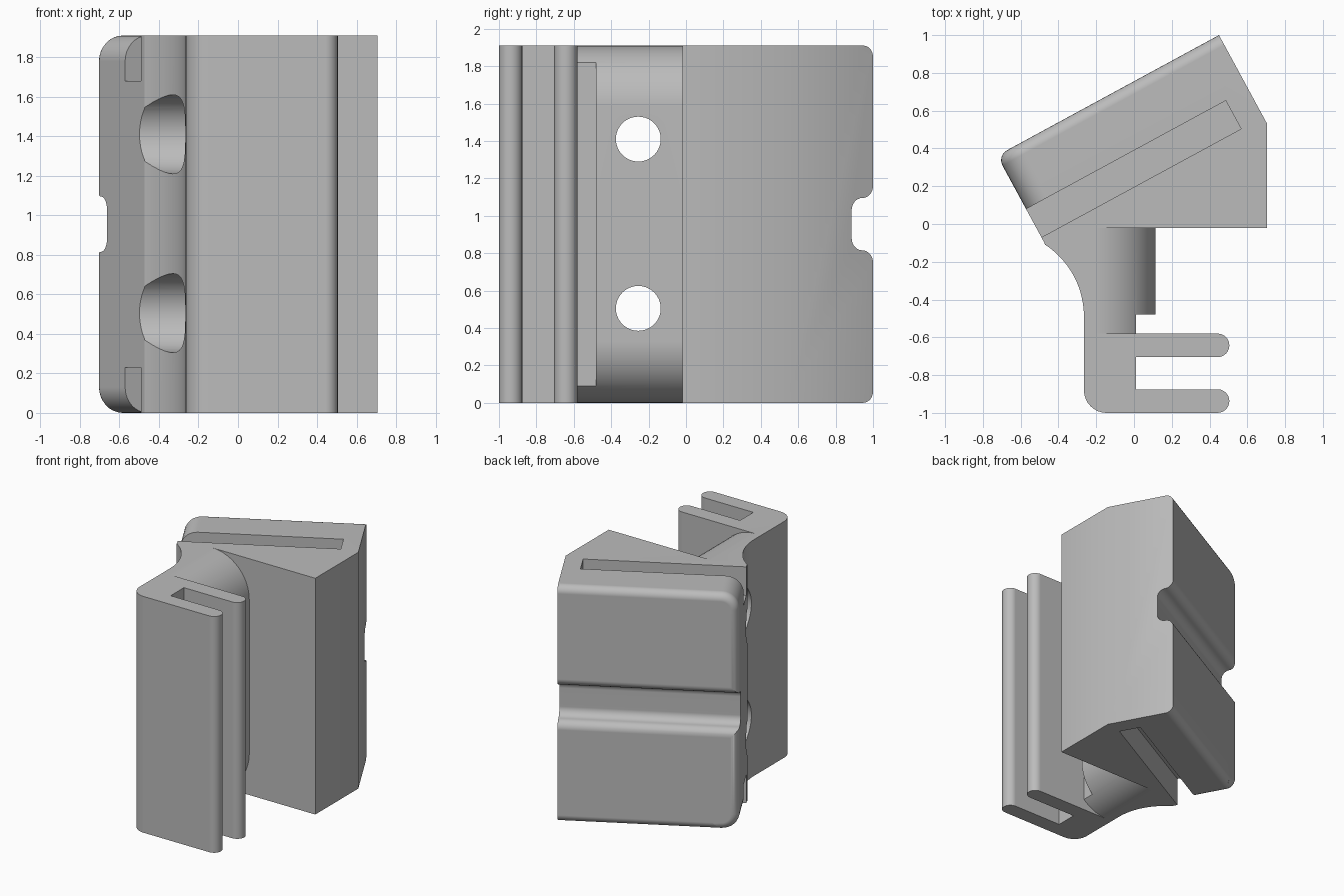
import bpy, bmesh, math
from mathutils import Vector

cube = bpy.data.objects.get("Cube")
if cube:
    bpy.data.objects.remove(cube, do_unlink=True)

H = 1.91                                   # full height
ANGLE = math.radians(28.5)                 # turn of the angled head
U = Vector((math.cos(ANGLE), math.sin(ANGLE), 0))
V = Vector((math.sin(ANGLE), -math.cos(ANGLE), 0))
RIGHT = Vector((0.45, 1.0, 0))             # back corner on the +x side
LENGTH = 1.337
ORIGIN = RIGHT - U * LENGTH                # back corner on the -x side


def head(u, v, z):
    """Point in the frame of the angled head."""
    return ORIGIN + U * u + V * v + Vector((0, 0, z))


def arc(cx, cy, r, start, end, n=8):
    angles = [math.radians(start + (end - start) * i / n) for i in range(n + 1)]
    return [(cx + r * math.cos(a), cy + r * math.sin(a)) for a in angles]


def prism(name, points, place, low, high):
    """Extrude a closed profile; place(p, q, t) gives the position."""
    bm = bmesh.new()
    ends = [[bm.verts.new(place(p, q, t)) for p, q in points] for t in (low, high)]
    for ring in ends:
        bm.faces.new(ring)
    n = len(points)
    for i in range(n):
        j = (i + 1) % n
        bm.faces.new((ends[0][i], ends[0][j], ends[1][j], ends[1][i]))
    bmesh.ops.recalc_face_normals(bm, faces=bm.faces)
    mesh = bpy.data.meshes.new(name)
    bm.to_mesh(mesh)
    bm.free()
    obj = bpy.data.objects.new(name, mesh)
    bpy.context.collection.objects.link(obj)
    return obj


def cut(target, points, place, low, high):
    cutter = prism("cutter", points, place, low, high)
    cutter.hide_render = True
    mod = target.modifiers.new("cut", 'BOOLEAN')
    mod.operation = 'DIFFERENCE'
    mod.solver = 'EXACT'
    mod.object = cutter
    bpy.context.view_layer.objects.active = target
    bpy.ops.object.modifier_apply(modifier=mod.name)
    bpy.data.objects.remove(cutter, do_unlink=True)


def flip(points):
    """Mirror a profile from the top end to the bottom end."""
    return [(p, H - q) for p, q in points]


# Plan outline: angled head, curved neck and two-pronged clip
end = head(0, 0.525, 0)
tip, r = 0.4425, 0.0625
outline = [ORIGIN.xy[:], end.xy[:]]
outline += arc(-0.72, -0.49, 0.455, 57, 0, 14)
outline += arc(-0.145, -0.88, 0.12, 180, 270)
outline += arc(tip, -1 + r, r, -90, 90, 12)
outline += [(0.01, -0.875), (0.01, -0.705)]
outline += arc(tip, -0.58 - r, r, -90, 90, 12)
outline += [(0.01, -0.58), (0.01, -0.48), (0.115, -0.48), (0.115, -0.02),
            (0.705, -0.02), (0.705, 0.53), RIGHT.xy[:]]
body = prism("angled_clip_bracket", outline, lambda p, q, t: Vector((p, q, t)), 0, H)

# Slots in the top and bottom of the head, open at one end
slot = [(-0.1, 0.322), (1.203, 0.322), (1.203, 0.492), (-0.1, 0.492)]
for low, high in ((H - 0.23, H + 0.2), (-0.2, 0.23)):
    cut(body, slot, head, low, high)

# Rounded end corners of the back plate
R = 0.13
corner = arc(R, H - R, R, 90, 180) + [(-0.1, H - R), (-0.1, H + 0.2), (R, H + 0.2)]
for shape in (corner, flip(corner)):
    cut(body, shape, lambda p, q, t: head(p, t, q), -0.1, 0.4)

# Soft rim around the back face, except along its +x edge
bm = bmesh.new()
bm.from_mesh(body.data)


def on_back(v):
    return abs((v.co - ORIGIN).dot(V)) < 1e-3


def at_right(v):
    return abs((v.co - RIGHT).dot(U)) < 1e-3


rim = [e for e in bm.edges if all(map(on_back, e.verts)) and not all(map(at_right, e.verts))]
bmesh.ops.bevel(bm, geom=rim, offset=0.06, offset_type='OFFSET', segments=6,
                profile=0.5, affect='EDGES', clamp_overlap=False)
bm.to_mesh(body.data)
bm.free()

# Groove with soft lips across the middle of the back face
g = 0.065
half = [(-0.1, 0.205)] + arc(g, 0.205, g, 180, 270) + arc(g, 0.075, g, 90, 0)[1:]
groove = [(p, H / 2 + q) for p, q in half] + [(p, H / 2 - q) for p, q in reversed(half)]
cut(body, groove, lambda p, q, t: head(t, p, q), -0.2, LENGTH + 0.2)

# Rounded top and bottom of the neck web
W = 0.33
cx = 0.115 - W
web = arc(cx, H - W, W, 90, 0, 12) + [(0.3, H - W), (0.3, H + 0.2), (cx, H + 0.2)]
for shape in (web, flip(web)):
    cut(body, shape, lambda p, q, t: Vector((p, t, q)), -0.58, -0.02)

# Two screw holes with wide counterbores
for z in (0.505, 1.41):
    for radius, depth in ((0.2, -0.1), (0.12, 0.4)):
        cut(body, arc(-0.255, z, radius, 0, 360, 40)[:-1],
            lambda p, q, t: Vector((t, p, q)), -0.9, depth)

# Single grey material
grey = bpy.data.materials.new("plain_grey")
grey.use_nodes = True
colour = (0.5, 0.5, 0.5, 1)
grey.diffuse_color = colour
grey.node_tree.nodes["Principled BSDF"].inputs["Base Color"].default_value = colour
body.data.materials.clear()
body.data.materials.append(grey)
for face in body.data.polygons:
    face.material_index = 0

# Smooth curves with crisp edges
bpy.ops.object.select_all(action='DESELECT')
body.select_set(True)
bpy.context.view_layer.objects.active = body
bpy.ops.object.shade_smooth_by_angle(angle=math.radians(30))
weighted = body.modifiers.new("even_normals", 'WEIGHTED_NORMAL')
weighted.keep_sharp = True
